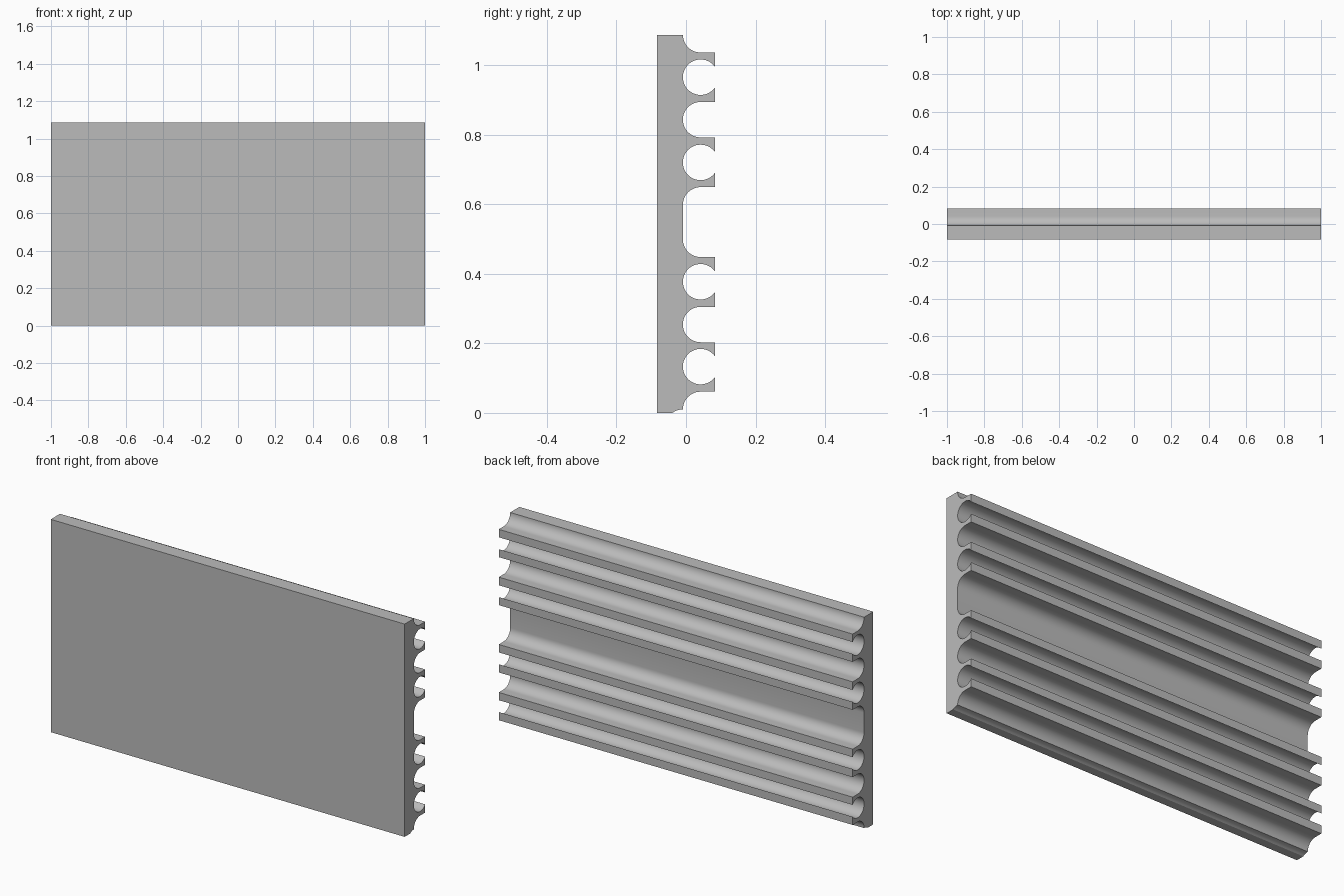
import bpy, bmesh, math

cube = bpy.data.objects.get("Cube")
if cube:
    bpy.data.objects.remove(cube, do_unlink=True)

HALF_X, HALF_Y, HEIGHT = 1.0, 0.083, 1.087
R = 0.051              # radius of every groove
CY = 0.042             # groove centre line
INNER = CY - R         # back face of the solid panel
LIP = math.degrees(math.acos((HALF_Y - CY) / R))


def arc(cy, cz, start, end):
    """Points of a groove arc, angles in degrees from +y."""
    n = max(4, round(abs(end - start) / 7.5))
    angles = [math.radians(start + (end - start) * i / n) for i in range(n + 1)]
    return [(cy + R * math.cos(a), cz + R * math.sin(a)) for a in angles]


def round_channel(cz):
    """Nearly closed circular channel with a narrow mouth."""
    return arc(CY, cz, LIP, 360 - LIP)


def slot(top, bottom):
    """Open slot with rounded inner corners, given its two arc centres."""
    return ([(HALF_Y, top + R)] + arc(CY, top, 90, 180)
            + arc(CY, bottom, 180, 270) + [(HALF_Y, bottom - R)])


# Cross-section from the top edge down the grooved back, then up the flat front
profile = arc(CY, HEIGHT, 180, 270) + [(HALF_Y, HEIGHT - R)]
profile += round_channel(0.965) + slot(0.843, 0.843) + round_channel(0.72)
profile += slot(0.598, 0.499)
profile += round_channel(0.377) + slot(0.254, 0.254) + round_channel(0.133)
profile += [(HALF_Y, 0.01 + R)] + arc(CY, 0.01, 90, 180)
drip = 0.01 - R
profile += arc(INNER, drip, 90, 180 - math.degrees(math.asin(-drip / R)))
profile += [(-HALF_Y, 0), (-HALF_Y, HEIGHT)]

# Extrude the cross-section along the full width
bm = bmesh.new()
face = bm.faces.new([bm.verts.new((-HALF_X, y, z)) for y, z in profile])
ext = bmesh.ops.extrude_face_region(bm, geom=[face], use_keep_orig=True)
moved = [v for v in ext["geom"] if isinstance(v, bmesh.types.BMVert)]
bmesh.ops.translate(bm, verts=moved, vec=(2 * HALF_X, 0, 0))
bmesh.ops.remove_doubles(bm, verts=bm.verts, dist=0.0001)
bmesh.ops.recalc_face_normals(bm, faces=bm.faces)
mesh = bpy.data.meshes.new("grooved_panel")
bm.to_mesh(mesh)
bm.free()

# Plain grey finish
grey = bpy.data.materials.new("plain_grey")
grey.use_nodes = True
colour = (0.5, 0.5, 0.5, 1)
grey.diffuse_color = colour
grey.node_tree.nodes["Principled BSDF"].inputs["Base Color"].default_value = colour
mesh.materials.append(grey)

panel = bpy.data.objects.new("grooved_panel", mesh)
bpy.context.collection.objects.link(panel)
bpy.ops.object.select_all(action="DESELECT")
panel.select_set(True)
bpy.context.view_layer.objects.active = panel
bpy.ops.object.shade_smooth_by_angle(angle=math.radians(25))
